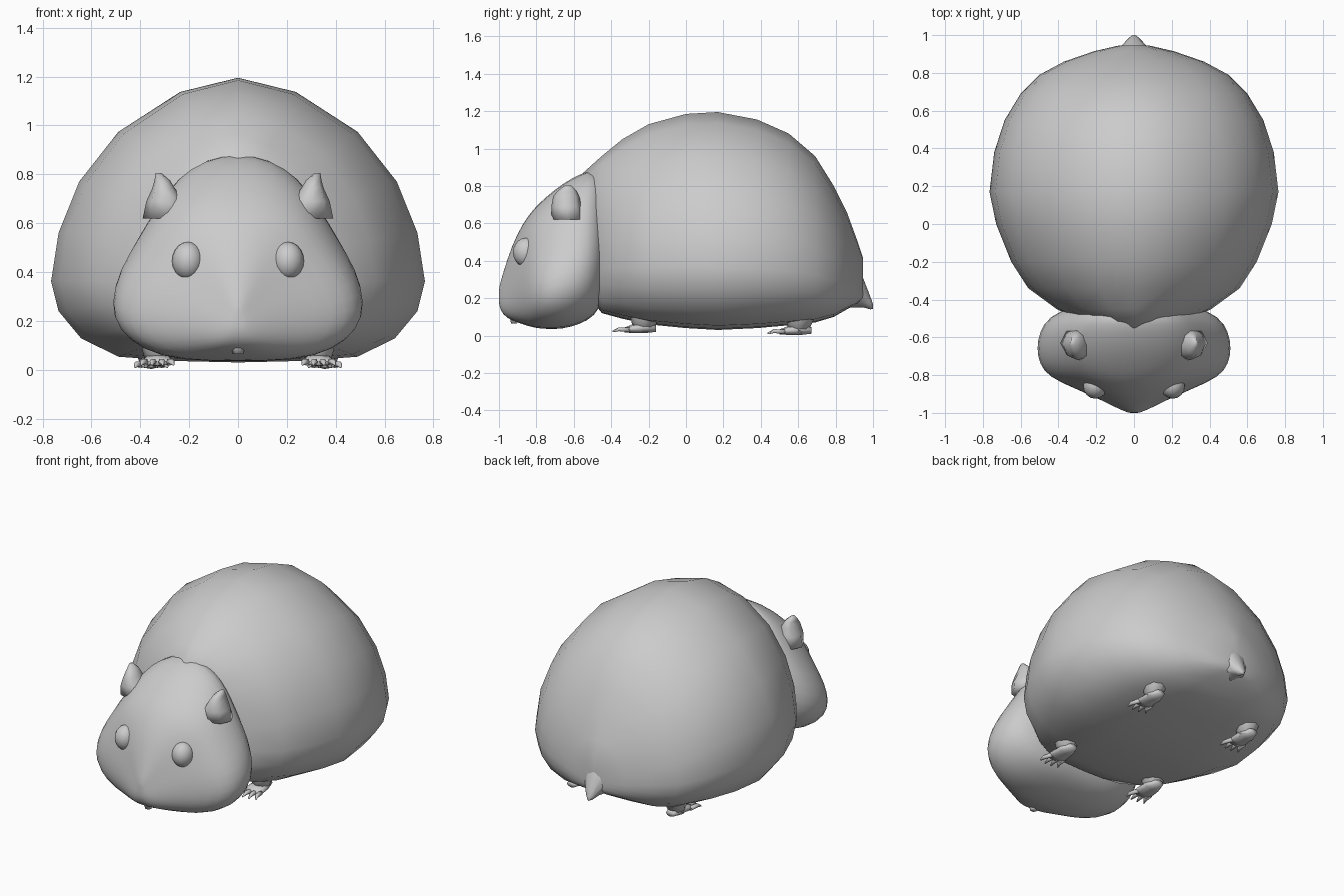
import bpy, bmesh, math
from mathutils import Vector

if "Cube" in bpy.data.objects:
    bpy.data.objects.remove(bpy.data.objects["Cube"])


def skin(name, rings, mirror=False, subdiv=0):
    """Bridge equal-sized rings of points, cap the ends, shade smooth."""
    bm = bmesh.new()
    vs = [[bm.verts.new(p) for p in r] for r in rings]
    n = len(vs[0])
    for a, b in zip(vs, vs[1:]):
        for i in range(n):
            j = (i + 1) % n
            bm.faces.new((a[i], a[j], b[j], b[i]))
    for end in (vs[0], vs[-1]):
        c = bm.verts.new(sum((v.co for v in end), Vector()) / n)
        for i in range(n):
            bm.faces.new((end[i], end[(i + 1) % n], c))
    bmesh.ops.recalc_face_normals(bm, faces=bm.faces)
    for f in bm.faces:
        f.smooth = True
    me = bpy.data.meshes.new(name)
    bm.to_mesh(me)
    bm.free()
    ob = bpy.data.objects.new(name, me)
    bpy.context.collection.objects.link(ob)
    if mirror:
        ob.modifiers.new("mirror", "MIRROR")
    if subdiv:
        ob.modifiers.new("smooth", "SUBSURF").levels = subdiv
        ob.modifiers["smooth"].render_levels = subdiv
    return ob


def loft(name, profile, sections, subdiv=0):
    """Sections are (y, bottom, top, half width); profile is (height, width) fractions."""
    outline = profile + [(t, -w) for t, w in profile[-2:0:-1]]
    return skin(name, [[Vector((w * hw, y, lo + t * (hi - lo))) for t, w in outline]
                       for y, lo, hi, hw in sections], subdiv=subdiv)


def tube(name, path, n=8, mirror=True, subdiv=0, axis="Z"):
    """Path is (x, y, z, ra, rb): elliptical rings square to the given axis."""
    rings = []
    for x, y, z, ra, rb in path:
        ring = []
        for i in range(n):
            a = math.tau * i / n
            u, v = ra * math.cos(a), rb * math.sin(a)
            ring.append(Vector((x + u, y + v, z) if axis == "Z" else (x + u, y, z + v)))
        rings.append(ring)
    return skin(name, rings, mirror, subdiv)


# Big round body
body_profile = [(1, 0), (.95, .31), (.81, .64), (.635, .85), (.455, .96), (.285, 1),
                (.18, .96), (.085, .84), (.02, .64), (.005, .33), (0, 0)]
loft("body", body_profile, [
    (-.55, .25, .87, .20), (-.45, .12, .96, .41), (-.34, .09, 1.05, .56),
    (-.20, .06, 1.13, .65), (0, .04, 1.185, .73), (.17, .03, 1.195, .765),
    (.38, .04, 1.155, .74), (.55, .055, 1.08, .685), (.69, .07, .96, .60),
    (.79, .10, .80, .50), (.86, .14, .66, .37), (.915, .17, .51, .21),
    (.945, .20, .42, .08)])

# Head with wide cheek pouches
head_profile = [(1, 0), (.97, .28), (.88, .51), (.75, .66), (.6, .8), (.45, .94), (.3, 1),
                (.17, .95), (.06, .76), (.0, .45), (0, 0)]
loft("head", head_profile, [
    (-1.0, .16, .26, .03), (-.98, .11, .33, .08), (-.93, .08, .49, .18),
    (-.87, .06, .61, .32), (-.81, .04, .69, .46), (-.74, .035, .755, .51),
    (-.66, .035, .82, .525), (-.57, .06, .87, .51), (-.49, .10, .90, .46),
    (-.43, .20, .85, .33)], subdiv=1)

# Eyes
bpy.ops.mesh.primitive_uv_sphere_add(segments=16, ring_count=10, radius=1)
eye = bpy.context.object
eye.name = "eyes"
for v in eye.data.vertices:
    v.co = Vector((.205 + v.co.x * .065, -.855 + v.co.y * .07, .445 + v.co.z * .078))
bpy.ops.object.shade_smooth()
eye.modifiers.new("mirror", "MIRROR")

# Ears, leaning outward to a point with a short inner edge
tube("ears", [(.28, -.63, .62, .11, .09), (.30, -.64, .69, .075, .08),
              (.305, -.64, .745, .045, .07), (.31, -.635, .775, .032, .05),
              (.325, -.63, .805, .012, .015)])

# Front teeth
tube("teeth", [(0, -.92, .065, .022, .018), (0, -.925, .10, .028, .02),
               (0, -.93, .13, .012, .02)], n=6, mirror=False)

# Tail stub
tube("tail", [(0, .82, .32, .19, .17), (0, .90, .27, .11, .12),
              (0, .95, .225, .06, .075), (0, .985, .175, .028, .035),
              (0, 1.0, .155, .008, .012)], axis="Y")

# Legs and feet
for part, x, y, z, w in (("front", .33, -.22, .018, .055), ("back", .355, .61, .008, .05)):
    tube(part + "_legs", [(x, y + .02, .18, .11, .12), (x, y, .09, .065, .075),
                          (x, y - .01, z + .005, .045, .05)])
    tube(part + "_feet", [(x, y + .06, z + .02, .03, .018), (x, y, z + .025, w, .03),
                          (x, y - .07, z + .018, w + .01, .022),
                          (x, y - .11, z + .012, w, .013)], axis="Y")
    # Four splayed toes
    for i in range(4):
        s = i - 1.5
        tx, reach = x + s * .03, .17 - .012 * abs(s)
        tube(f"{part}_toe_{i + 1}", [(tx, y - .08, z + .012, .015, .014),
                                     (tx + s * .008, y - .14, z + .016, .014, .012),
                                     (tx + s * .014, y - reach - .01, z + .004, .004, .005)],
             n=6, axis="Y")
